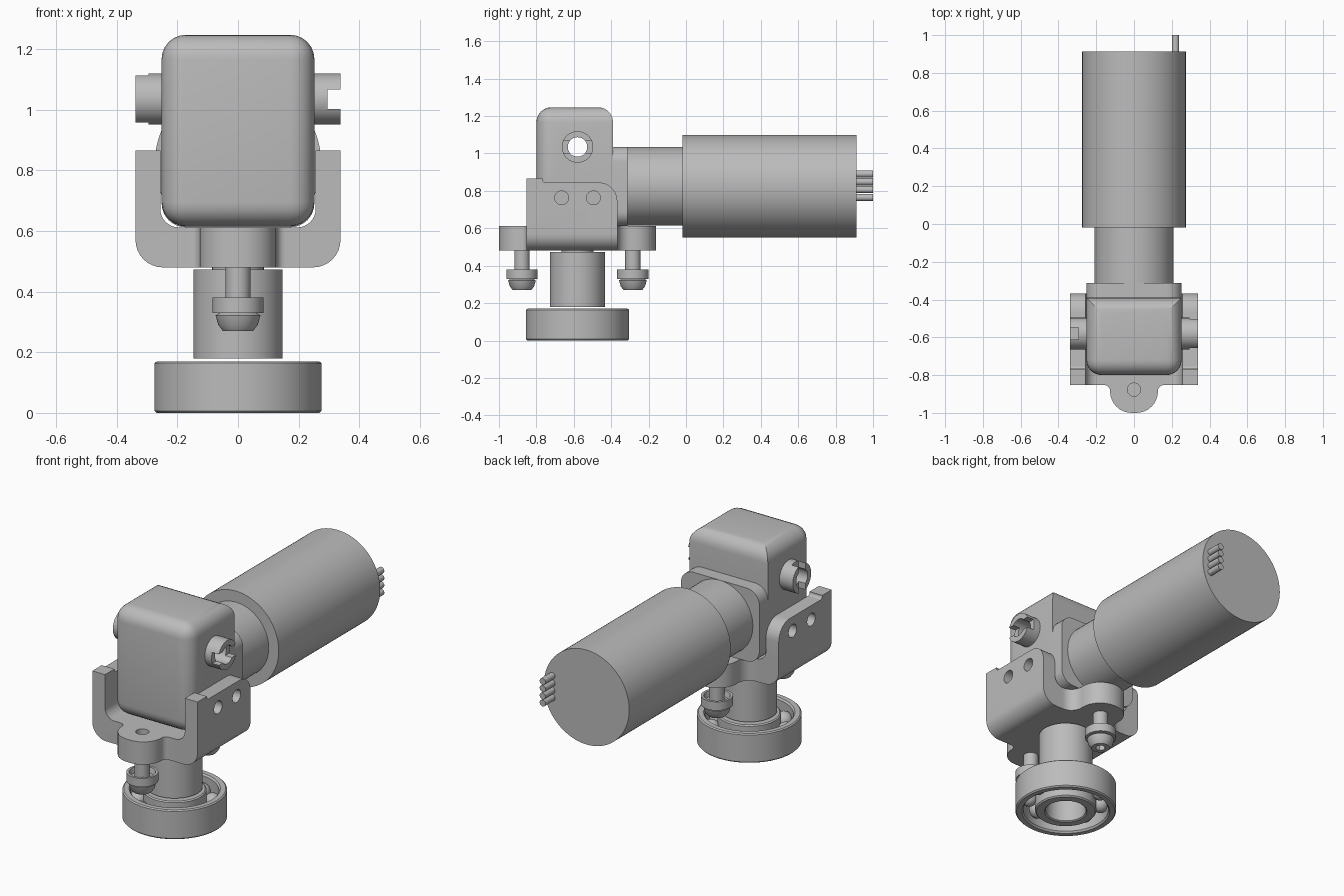
import bpy, bmesh, math
from mathutils import Matrix, Vector

cube = bpy.data.objects.get("Cube")
if cube:
    bpy.data.objects.remove(cube, do_unlink=True)

grey = bpy.data.materials.new("plain grey")
grey.use_nodes = True
grey.diffuse_color = (0.5, 0.5, 0.5, 1)
grey.node_tree.nodes["Principled BSDF"].inputs["Base Color"].default_value = (0.5, 0.5, 0.5, 1)

AXIS = {"x": Matrix.Rotation(math.pi / 2, 4, "Y"),
        "y": Matrix.Rotation(-math.pi / 2, 4, "X"),
        "z": Matrix.Identity(4)}


def finish(name, bm):
    bmesh.ops.recalc_face_normals(bm, faces=bm.faces)
    me = bpy.data.meshes.new(name)
    bm.to_mesh(me)
    bm.free()
    ob = bpy.data.objects.new(name, me)
    bpy.context.collection.objects.link(ob)
    me.materials.append(grey)
    return ob


def lathe(name, profile, loc, axis="z", n=64):
    """Spin a closed (radius, height) profile around an axis."""
    bm = bmesh.new()
    rings = []
    for i in range(n):
        a = 2 * math.pi * i / n
        rings.append([bm.verts.new((r * math.cos(a), r * math.sin(a), h)) for r, h in profile])
    k = len(profile)
    for i in range(n):
        p, q = rings[i], rings[(i + 1) % n]
        for j in range(k):
            if profile[j][0] + profile[(j + 1) % k][0] > 0:
                bm.faces.new((p[j], q[j], q[(j + 1) % k], p[(j + 1) % k]))
    bmesh.ops.remove_doubles(bm, verts=bm.verts, dist=1e-5)
    bmesh.ops.dissolve_degenerate(bm, edges=bm.edges, dist=1e-6)
    bm.transform(Matrix.Translation(loc) @ AXIS[axis])
    return finish(name, bm)


def rod(name, r, h0, h1, loc, axis="z", n=64):
    return lathe(name, [(0, h0), (r, h0), (r, h1), (0, h1)], loc, axis, n)


def box(name, lo, hi):
    bm = bmesh.new()
    bmesh.ops.create_cube(bm, size=1)
    for v in bm.verts:
        v.co = [l if c < 0 else h for c, l, h in zip(v.co, lo, hi)]
    return finish(name, bm)


def rounded(corners, seg=8):
    """Outline from (u, v, radius) corners, each rounded by an arc."""
    out = []
    for i, (u, v, r) in enumerate(corners):
        p = Vector((u, v))
        if r == 0:
            out.append(p)
            continue
        a = (Vector(corners[i - 1][:2]) - p).normalized()
        b = (Vector(corners[(i + 1) % len(corners)][:2]) - p).normalized()
        half = a.angle(b) / 2
        c = p + (a + b).normalized() * r / math.sin(half)
        s, e = p + a * r / math.tan(half) - c, p + b * r / math.tan(half) - c
        turn = s.angle(e)
        for k in range(seg + 1):
            t = k / seg
            out.append(c + (s * math.sin((1 - t) * turn) + e * math.sin(t * turn)) / math.sin(turn))
    return out


def prism(name, outline, along, h0, h1):
    """Extrude an outline along an axis; u and v are the other two axes in order."""
    bm = bmesh.new()
    def vert(p, h):
        co = [p[0], p[1]]
        co.insert("xyz".index(along), h)
        return bm.verts.new(co)
    a = [vert(p, h0) for p in outline]
    b = [vert(p, h1) for p in outline]
    bm.faces.new(a)
    bm.faces.new(b[::-1])
    for i in range(len(a)):
        j = (i + 1) % len(a)
        bm.faces.new((a[i], b[i], b[j], a[j]))
    return finish(name, bm)


def boolean(ob, tool, op="DIFFERENCE"):
    m = ob.modifiers.new("cut", "BOOLEAN")
    m.operation, m.object, m.solver = op, tool, "EXACT"
    bpy.context.view_layer.objects.active = ob
    bpy.ops.object.modifier_apply(modifier=m.name)
    bpy.data.objects.remove(tool, do_unlink=True)


CY = -0.58     # shaft and pivot position
MZ = 0.825     # motor axis height
HZ = 1.035     # pivot height

# Gearbox housing: rounded block with sharp rear uprights
housing = box("gearbox_housing", (-0.252, -0.80, 0.615), (0.252, -0.39, 1.247))
bm = bmesh.new()
bm.from_mesh(housing.data)
soft = [e for e in bm.edges if not all(v.co.y > -0.5 for v in e.verts)
        or abs(e.verts[0].co.z - e.verts[1].co.z) < 0.01]
bmesh.ops.bevel(bm, geom=soft, offset=0.08, segments=6, profile=0.5, affect="EDGES")
bm.to_mesh(housing.data)
bm.free()
boolean(housing, rod("bore", 0.052, -0.5, 0.5, (0, CY, HZ), "x"))

# Pivot hubs with slotted ends
for side, name in ((1, "left_hub"), (-1, "right_hub")):
    h = sorted((side * 0.24, side * 0.338))
    hub = lathe(name, [(0.052, h[0]), (0.084, h[0]), (0.084, h[1]), (0.052, h[1])],
                (0, CY, HZ), "x", 48)
    dy, dz = (0.2, 0.032) if side > 0 else (0.032, 0.2)
    xs = sorted((side * 0.295, side * 0.4))
    boolean(hub, box("slot", (xs[0], CY - dy, HZ - dz), (xs[1], CY + dy, HZ + dz)))

# Rear flange, neck, motor body and terminal pins
prism("rear_flange", rounded([(-0.252, 0.612, 0.08), (0.252, 0.612, 0.08),
                              (0.252, 1.036, 0.08), (-0.252, 1.036, 0.08)]), "y", -0.40, -0.313)
rod("motor_neck", 0.21, -0.33, 0.0, (0, 0, MZ), "y")
rod("motor_body", 0.274, -0.018, 0.912, (0, 0, MZ), "y", 96)
for i in range(4):
    rod(f"terminal_pin_{i + 1}", 0.019, 0.9, 1.0, (0.22, 0, 0.765 + 0.042 * i), "y", 20)

# U bracket: front, side and plan outlines intersected
bracket = prism("mounting_bracket", rounded([
    (-0.338, 0.48, 0.09), (0.338, 0.48, 0.09), (0.338, 0.9, 0), (0.256, 0.9, 0),
    (0.256, 0.612, 0.06), (-0.256, 0.612, 0.06), (-0.256, 0.9, 0), (-0.338, 0.9, 0)]),
    "y", -1.1, 0.0)
side = rounded([
    (-1.05, 0.40, 0), (-0.1, 0.40, 0), (-0.1, 0.613, 0), (-0.367, 0.613, 0.02),
    (-0.367, 0.845, 0.1), (-0.767, 0.845, 0.015), (-0.767, 0.865, 0),
    (-0.853, 0.865, 0), (-0.853, 0.613, 0), (-1.05, 0.613, 0)])
boolean(bracket, prism("side_outline", side, "x", -0.5, 0.5), "INTERSECT")
plan = rounded([
    (-0.5, -0.853, 0), (-0.127, -0.853, 0.03), (-0.127, -1.0, 0.115), (0.127, -1.0, 0.115),
    (0.127, -0.853, 0.03), (0.5, -0.853, 0), (0.5, -0.367, 0), (0.127, -0.367, 0.07),
    (0.127, -0.16, 0.12), (-0.127, -0.16, 0.12), (-0.127, -0.367, 0.07), (-0.5, -0.367, 0)])
boolean(bracket, prism("plan_outline", plan, "z", 0.3, 1.0), "INTERSECT")
for y in (-0.665, -0.495):
    boolean(bracket, rod("side_hole", 0.037, -0.5, 0.5, (0, y, 0.763), "x", 32))

# Screws with cupped washers and hexagonal sockets, under each bracket ear
for y, name in ((-0.877, "front_screw"), (-0.284, "rear_screw")):
    boolean(bracket, rod("ear_hole", 0.035, 0.51, 0.8, (0, y, 0), "z", 32))
    screw = lathe(name, [(0, 0.27), (0.05, 0.27), (0.065, 0.29), (0.074, 0.322), (0.06, 0.33),
                         (0.084, 0.33), (0.084, 0.38), (0.07, 0.38), (0.062, 0.35),
                         (0.041, 0.35), (0.041, 0.50), (0, 0.50)], (0, y, 0), "z", 40)
    boolean(screw, rod("socket", 0.028, 0.2, 0.305, (0, y, 0), "z", 6))

# Output shaft
lathe("output_shaft", [(0, 0.18), (0.147, 0.18), (0.147, 0.473), (0.085, 0.473),
                       (0.085, 0.485), (0, 0.485)], (0, CY, 0))

# Ball bearing
lathe("bearing_outer_ring", [(0.24, 0), (0.268, 0), (0.275, 0.007), (0.275, 0.164), (0.268, 0.17),
                             (0.24, 0.17), (0.232, 0.16), (0.232, 0.01)], (0, CY, 0), "z", 96)
lathe("bearing_inner_ring", [(0.11, 0.005), (0.117, 0), (0.16, 0), (0.167, 0.007), (0.167, 0.164),
                             (0.16, 0.17), (0.117, 0.17), (0.11, 0.165)], (0, CY, 0))
for i in range(9):
    a = 2 * math.pi * i / 9
    bm = bmesh.new()
    bmesh.ops.create_uvsphere(bm, u_segments=20, v_segments=12, radius=0.048)
    bm.transform(Matrix.Translation((0.2 * math.cos(a), CY + 0.2 * math.sin(a), 0.085)))
    finish(f"bearing_ball_{i + 1}", bm)

# Smooth shading with crisp edges
for ob in bpy.context.scene.objects:
    ob.select_set(ob.type == "MESH")
bpy.context.view_layer.objects.active = housing
bpy.ops.object.shade_smooth_by_angle(angle=math.radians(30))
